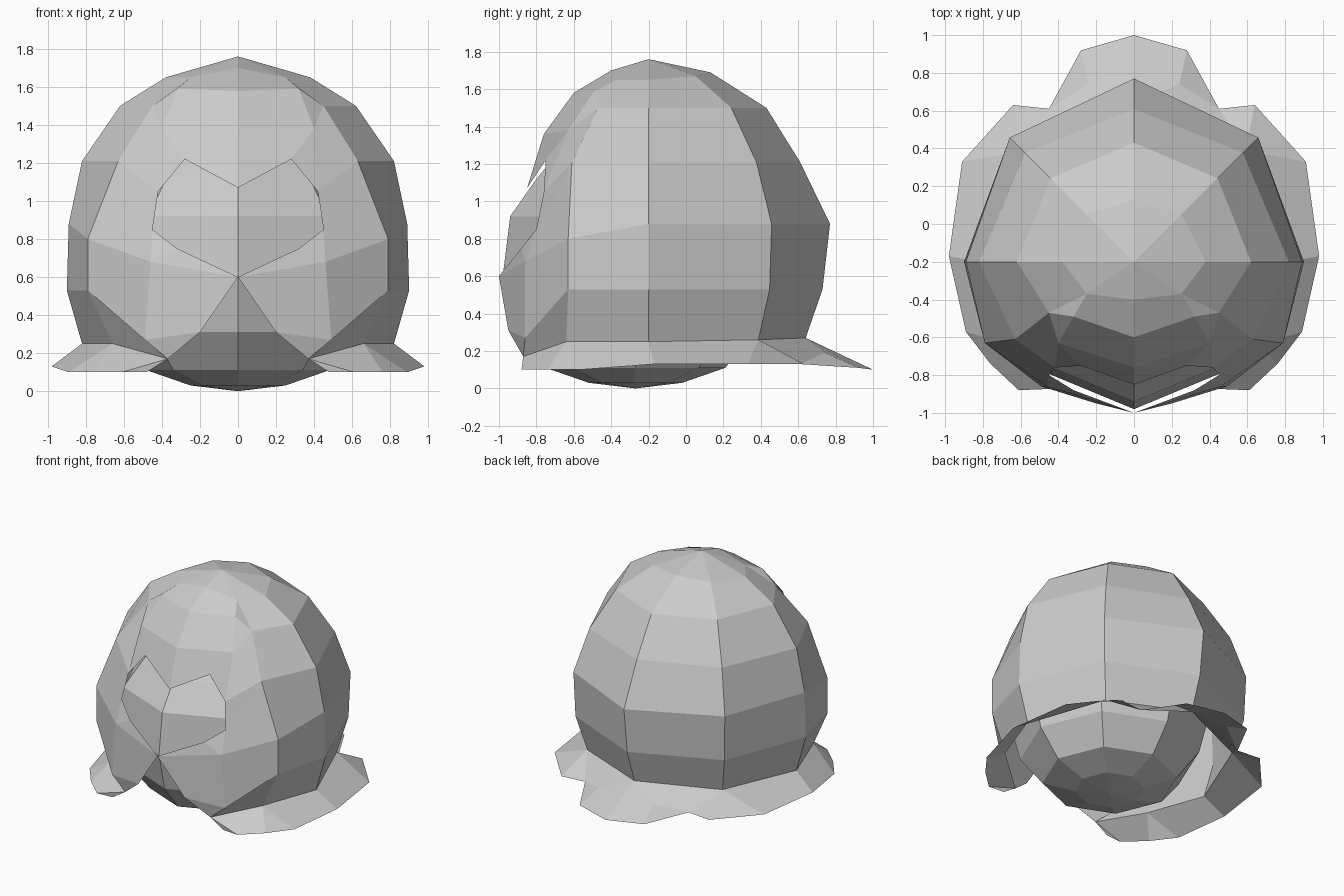
import bpy, bmesh, math

if "Cube" in bpy.data.objects:
    bpy.data.objects.remove(bpy.data.objects["Cube"])


def finish(name, bm, mirror=False):
    bmesh.ops.recalc_face_normals(bm, faces=bm.faces[:])
    mesh = bpy.data.meshes.new(name)
    bm.to_mesh(mesh)
    bm.free()
    obj = bpy.data.objects.new(name, mesh)
    bpy.context.collection.objects.link(obj)
    if mirror:
        mod = obj.modifiers.new("Mirror", 'MIRROR')
        mod.use_clip = True
        mod.merge_threshold = 0.001
    return obj


# Inner head: eight-sided lathe, (radius, height)
profile = [(.25, .03), (.48, .11), (.64, .31), (.71, .60), (.67, .92),
           (.53, 1.12), (.38, 1.30)]
bm = bmesh.new()
rings = []
for r, z in profile:
    rings.append([bm.verts.new((r * math.sin(i * math.pi / 4),
                                -.27 - r * math.cos(i * math.pi / 4), z))
                  for i in range(8)])
bottom = bm.verts.new((0, -.27, 0))
top = bm.verts.new((0, -.27, 1.42))
for i in range(8):
    j = (i + 1) % 8
    bm.faces.new((bottom, rings[0][i], rings[0][j]))
    bm.faces.new((top, rings[-1][i], rings[-1][j]))
    for a, b in zip(rings, rings[1:]):
        bm.faces.new((a[i], a[j], b[j], b[i]))
finish("inner_head", bm)

# Outer shell: right half, mirrored
bm = bmesh.new()
p = {}


def pts(**named):
    for name, co in named.items():
        p[name] = bm.verts.new(co)


def faces(text):
    for face in text.split(";"):
        bm.faces.new([p[n] for n in face.split()])


# Back dome: (back radius, back height, side radius, side height) about y = -0.2
rows = [(.33, 1.69, .38, 1.65), (.63, 1.50, .62, 1.50), (.81, 1.21, .82, 1.21),
        (.97, .88, .89, .88), (.93, .53, .90, .53), (.84, .27, .82, .25)]
pts(top=(0, -.2, 1.76))
for k, (rb, zb, rs, zs) in enumerate(rows, 1):
    d = (rb + rs) / 2 * math.sqrt(.5)
    pts(**{f"A{k}": (0, rb - .2, zb), f"B{k}": (d, d - .2, (zb + zs) / 2),
           f"C{k}": (rs, -.2, zs)})

# Front side column
column = [(.25, -.37, 1.65), (.45, -.47, 1.5), (.63, -.61, 1.21),
          (.79, -.63, .80), (.79, -.63, .53), (.66, -.64, .25)]
for k, co in enumerate(column, 1):
    pts(**{f"D{k}": co})
for a, b in ("AB", "BC", "CD"):
    faces(f"top {a}1 {b}1")
    for k in range(1, 6):
        faces(f"{a}{k} {b}{k} {b}{k+1} {a}{k+1}")

# Forehead with its pointed edge above the face opening
pts(F1=(0, -.40, 1.70), F2=(0, -.60, 1.58), E2=(.32, -.49, 1.59),
    F3=(0, -.76, 1.36), E3=(.40, -.63, 1.38), F4=(0, -.85, 1.07),
    E4=(.28, -.75, 1.22), G=(.42, -.76, 1.05), H=(.45, -.80, .85))
faces("top D1 F1; F1 D1 E2 F2; D1 D2 E2; F2 E2 E3 F3; E2 D2 E3;"
      "F3 E3 E4 F4; D2 D3 G E3; E3 G E4; D3 H G")

# Cheeks and chin with the lower slit
pts(L=(.32, -.88, .75), F5=(0, -1, .60), E5=(.46, -.86, .68),
    E6=(.49, -.86, .27), S=(.20, -.95, .31), S2=(.37, -.87, .17))
faces("D3 D4 E5 H; H E5 L; L E5 F5; D4 D5 E6 E5; F5 E5 E6 S;"
      "D5 D6 S2 E6; S E6 S2")

# Flared hem with the tail flap
pts(K=(.24, .74, .19), A7=(0, 1, .10), T=(.28, .92, .11), T2=(.45, .61, .13),
    U=(.64, .63, .13), V=(.91, .33, .13), C7=(.98, -.17, .13),
    W=(.89, -.57, .10), X=(.76, -.74, .10), Y=(.61, -.88, .10),
    Z=(.48, -.87, .10))
faces("A6 A7 T K; K T T2; A6 K T2 B6; B6 T2 U; B6 U V; B6 V C7 C6;"
      "C6 C7 W D6; D6 W X; D6 X Y S2; S2 Y Z")
finish("outer_shell", bm, mirror=True)
